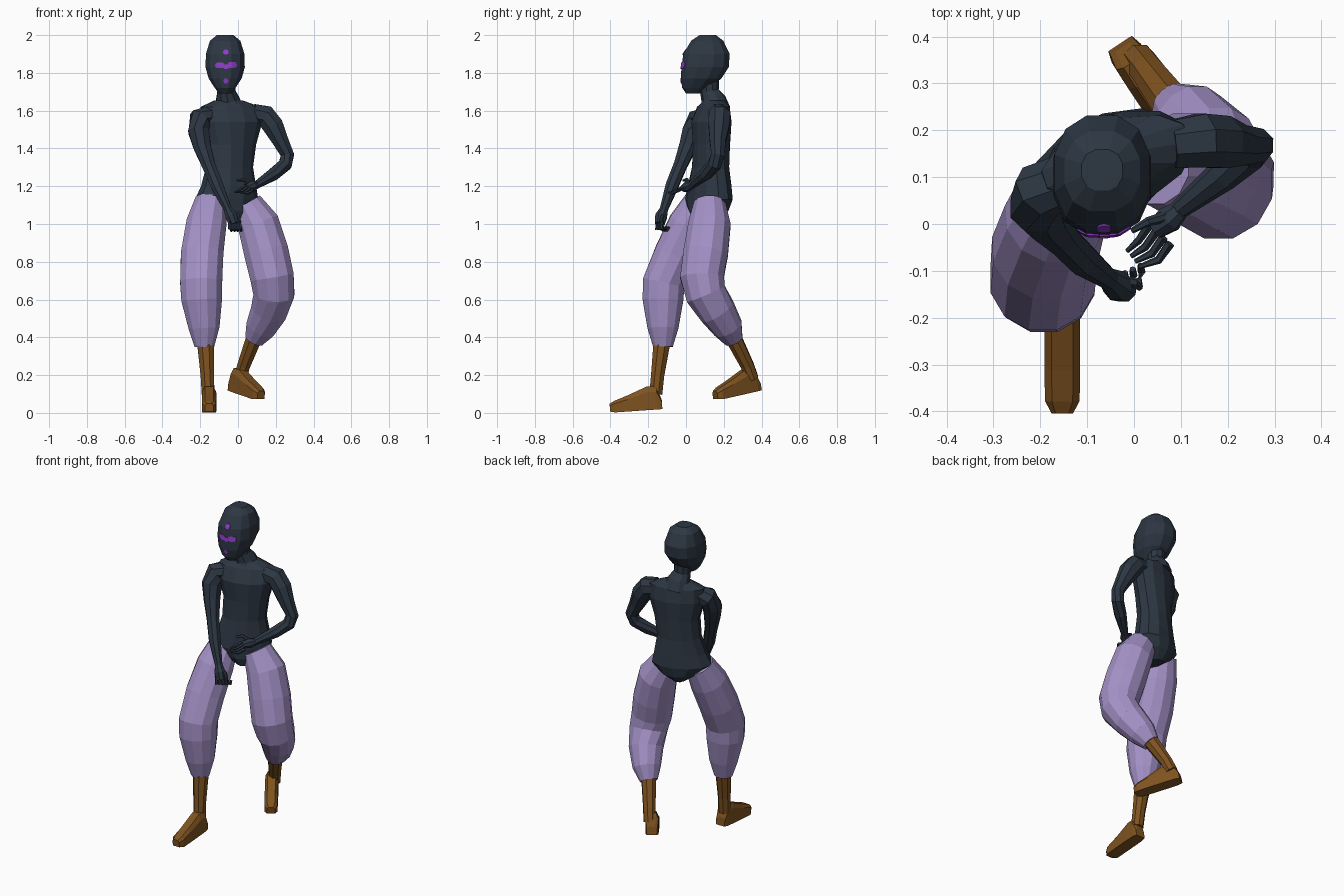
import bpy, bmesh, math
from mathutils import Vector
from mathutils.bvhtree import BVHTree


def material(name, rgb):
    m = bpy.data.materials.new(name)
    m.diffuse_color = (*rgb, 1)
    return m


NAVY = material("dark navy", (0.026, 0.038, 0.056))
LILAC = material("lilac cloth", (0.37, 0.285, 0.57))
BROWN = material("brown leather", (0.21, 0.085, 0.014))
VIOLET = material("violet paint", (0.27, 0.045, 0.58))


def finish(name, bm, mat):
    bmesh.ops.recalc_face_normals(bm, faces=bm.faces)
    me = bpy.data.meshes.new(name)
    bm.to_mesh(me)
    me.materials.append(mat)
    ob = bpy.data.objects.new(name, me)
    bpy.context.collection.objects.link(ob)
    return ob


def loft(bm, rings):
    """Skin a list of closed point rings and cap both ends."""
    rows = [[bm.verts.new(p) for p in r] for r in rings]
    n = len(rows[0])
    for a, b in zip(rows, rows[1:]):
        for i in range(n):
            j = (i + 1) % n
            bm.faces.new((a[i], a[j], b[j], b[i]))
    bm.faces.new(rows[0][::-1])
    bm.faces.new(rows[-1])


def tube(bm, path, n=10):
    """Round limb through (x, y, z, radius) points."""
    pts = [Vector(p[:3]) for p in path]
    rings = []
    for k, p in enumerate(pts):
        before = (p - pts[k - 1]).normalized() if k else Vector()
        after = (pts[k + 1] - p).normalized() if k < len(pts) - 1 else Vector()
        t = (before + after).normalized()
        v = (Vector((0, 1, 0)) - t * t.y).normalized()
        u = v.cross(t)
        rings.append([p + path[k][3] * (u * math.cos(a) + v * math.sin(a))
                      for a in (2 * math.pi * (i + 0.5) / n for i in range(n))])
    loft(bm, rings)


def oval(z, cx, cy, rx, ry, yaw=0, n=12, power=1.0):
    """Horizontal oval; power below 1 makes it squarer."""
    c, s = math.cos(math.radians(yaw)), math.sin(math.radians(yaw))
    out = []
    for i in range(n):
        a = 2 * math.pi * (i + 0.5) / n
        x = rx * math.copysign(abs(math.cos(a)) ** power, math.cos(a))
        y = ry * math.copysign(abs(math.sin(a)) ** power, math.sin(a))
        out.append(Vector((cx + x * c - y * s, cy + x * s + y * c, z)))
    return out


# Torso, twisted so its own right side comes forward
bm = bmesh.new()
loft(bm, [oval(*r) for r in (
    (1.655, -0.05, 0.15, 0.075, 0.055, 18),
    (1.62, -0.04, 0.145, 0.165, 0.075, 18),
    (1.54, -0.035, 0.135, 0.17, 0.1, 19),
    (1.42, -0.035, 0.135, 0.135, 0.095, 20),
    (1.30, -0.045, 0.13, 0.13, 0.095, 24),
    (1.20, -0.05, 0.125, 0.155, 0.105, 27),
    (1.13, -0.06, 0.12, 0.18, 0.11, 27),
    (1.07, -0.045, 0.12, 0.12, 0.105, 27),
    (1.02, -0.035, 0.11, 0.045, 0.075, 27))])
finish("torso", bm, NAVY)

# Neck
bm = bmesh.new()
tube(bm, [(-0.065, 0.12, 1.79, 0.055), (-0.062, 0.125, 1.70, 0.05),
          (-0.055, 0.145, 1.66, 0.065), (-0.05, 0.15, 1.61, 0.085)])
finish("neck", bm, NAVY)

# Head: height, front, back, half width
bm = bmesh.new()
loft(bm, [oval(z, -0.068, (f + b) / 2, w, (b - f) / 2, 0, 12, 0.85) for z, f, b, w in (
    (2.0, 0.07, 0.16, 0.045), (1.97, 0.025, 0.2, 0.083), (1.9, -0.018, 0.235, 0.105),
    (1.83, -0.028, 0.23, 0.107), (1.77, -0.03, 0.19, 0.09),
    (1.72, -0.022, 0.125, 0.056), (1.69, 0.0, 0.08, 0.032))])
bm.normal_update()
head_tree = BVHTree.FromBMesh(bm)
finish("head", bm, NAVY)

# Face paint: thin patches laid on the front of the head
def face_patch(name, cx, cz, rx, rz, power):
    bm = bmesh.new()
    rows = []
    for r in (0.02, 0.5, 1):
        row = []
        for p in oval(0, cx, cz, rx * r, rz * r, 0, 14, power):
            hit = head_tree.ray_cast(Vector((p.x, -1, p.y)), Vector((0, 1, 0)))[0]
            row.append(bm.verts.new((p.x, hit.y - 0.004, p.y)))
        rows.append(row)
    for a, b in zip(rows, rows[1:]):
        for i in range(14):
            j = (i + 1) % 14
            bm.faces.new((a[i], a[j], b[j], b[i]))
    bm.faces.new(rows[0])
    for f in bm.faces:
        f.normal_update()
    out = bmesh.ops.extrude_face_region(bm, geom=bm.faces[:])
    for v in out["geom"]:
        if isinstance(v, bmesh.types.BMVert):
            v.co.y += 0.005
    finish(name, bm, VIOLET)


face_patch("forehead_mark", -0.064, 1.91, 0.015, 0.014, 1)
face_patch("eye_mark_right", -0.097, 1.84, 0.024, 0.015, 0.7)
face_patch("eye_mark_left", -0.03, 1.842, 0.024, 0.017, 0.7)
face_patch("nose_mark", -0.064, 1.833, 0.016, 0.013, 0.7)
face_patch("chin_mark", -0.064, 1.757, 0.013, 0.014, 1)

# Arms
arms = {
    "right_arm": [(-0.14, 0.1, 1.575, 0.055), (-0.2, 0.07, 1.555, 0.063),
                  (-0.208, 0.035, 1.49, 0.06), (-0.19, 0.01, 1.41, 0.05),
                  (-0.155, -0.03, 1.31, 0.038), (-0.11, -0.075, 1.2, 0.036),
                  (-0.05, -0.12, 1.07, 0.022)],
    "left_arm": [(0.08, 0.17, 1.585, 0.055), (0.145, 0.178, 1.572, 0.062),
                 (0.185, 0.175, 1.52, 0.06), (0.225, 0.168, 1.44, 0.046),
                 (0.262, 0.168, 1.365, 0.038), (0.25, 0.152, 1.315, 0.038),
                 (0.19, 0.105, 1.265, 0.036), (0.095, 0.03, 1.205, 0.021)],
}
for name, path in arms.items():
    bm = bmesh.new()
    tube(bm, path, 8)
    finish(name, bm, NAVY)

# Right hand, loosely curled
bm = bmesh.new()
tube(bm, [(-0.055, -0.115, 1.08, 0.022), (-0.035, -0.132, 1.04, 0.034),
          (-0.02, -0.14, 1.0, 0.028)], 8)
for i in range(4):
    x = -0.045 + 0.017 * i
    y = -0.15 + 0.008 * i
    tube(bm, [(x, y, 1.02, 0.011), (x + 0.003, y - 0.004, 0.975, 0.011),
              (x + 0.01, y + 0.025, 0.966, 0.009), (x + 0.008, y + 0.038, 0.985, 0.007)], 6)
tube(bm, [(-0.03, -0.12, 1.05, 0.012), (0.0, -0.125, 1.04, 0.011), (0.012, -0.135, 1.01, 0.008)], 6)
finish("right_hand", bm, NAVY)

# Left hand, fingers reaching across the waist
bm = bmesh.new()
tube(bm, [(0.1, 0.033, 1.207, 0.02), (0.075, 0.01, 1.2, 0.03), (0.045, -0.012, 1.19, 0.022)], 8)
for i in range(4):
    o = 0.014 * i
    tube(bm, [(0.035 + o, 0.0 - o, 1.2 - o * 0.5, 0.011),
              (0.01 + o, -0.035 - o, 1.18 - o * 0.4, 0.009),
              (-0.015 + o * 0.6, -0.058 - o * 0.8, 1.168, 0.005)], 6)
tube(bm, [(0.065, 0.015, 1.215, 0.012), (0.03, 0.005, 1.235, 0.01), (-0.005, -0.015, 1.23, 0.006)], 6)
finish("left_hand", bm, NAVY)

# Baggy trouser legs
legs = {
    "right_trouser": [(-0.145, 0.075, 1.12, 0.085), (-0.168, 0.015, 1.0, 0.11),
                      (-0.19, -0.055, 0.84, 0.116), (-0.195, -0.118, 0.69, 0.115),
                      (-0.192, -0.122, 0.6, 0.112), (-0.18, -0.122, 0.45, 0.085),
                      (-0.178, -0.122, 0.35, 0.054)],
    "left_trouser": [(0.045, 0.125, 1.11, 0.085), (0.108, 0.125, 1.0, 0.115),
                     (0.15, 0.105, 0.85, 0.122), (0.18, 0.085, 0.72, 0.12),
                     (0.19, 0.105, 0.63, 0.112), (0.165, 0.165, 0.54, 0.1),
                     (0.12, 0.222, 0.45, 0.082), (0.085, 0.252, 0.385, 0.052)],
}
for name, path in legs.items():
    bm = bmesh.new()
    tube(bm, path, 12)
    finish(name, bm, LILAC)


# Boots: shaft plus a wedge foot laid along its own direction
def boot(name, shaft, heel, forward):
    bm = bmesh.new()
    tube(bm, shaft, 8)
    f = Vector(forward).normalized()
    side = f.cross(Vector((0, 0, 1))).normalized()
    up = side.cross(f)
    rings = []
    for t, lo, hi, w in ((0, 0, 0.05, 0.03), (0.025, 0, 0.125, 0.037), (0.075, 0, 0.125, 0.038),
                         (0.18, 0, 0.085, 0.038), (0.25, 0, 0.062, 0.037), (0.277, 0.006, 0.048, 0.023)):
        outline = ((-w, lo), (w, lo), (w, hi * 0.75), (w * 0.6, hi), (-w * 0.6, hi), (-w, hi * 0.75))
        rings.append([Vector(heel) + f * t + side * a + up * b for a, b in outline])
    loft(bm, rings)
    finish(name, bm, BROWN)


boot("right_boot", [(-0.172, -0.128, 0.37, 0.048), (-0.163, -0.15, 0.2, 0.038),
                    (-0.158, -0.16, 0.1, 0.037)],
     (-0.153, -0.125, 0.02), (0, -1, -0.07))
boot("left_boot", [(0.09, 0.245, 0.41, 0.046), (0.03, 0.325, 0.25, 0.037), (0.01, 0.35, 0.18, 0.037)],
     (-0.03, 0.385, 0.12), (0.145, -0.22, -0.05))
